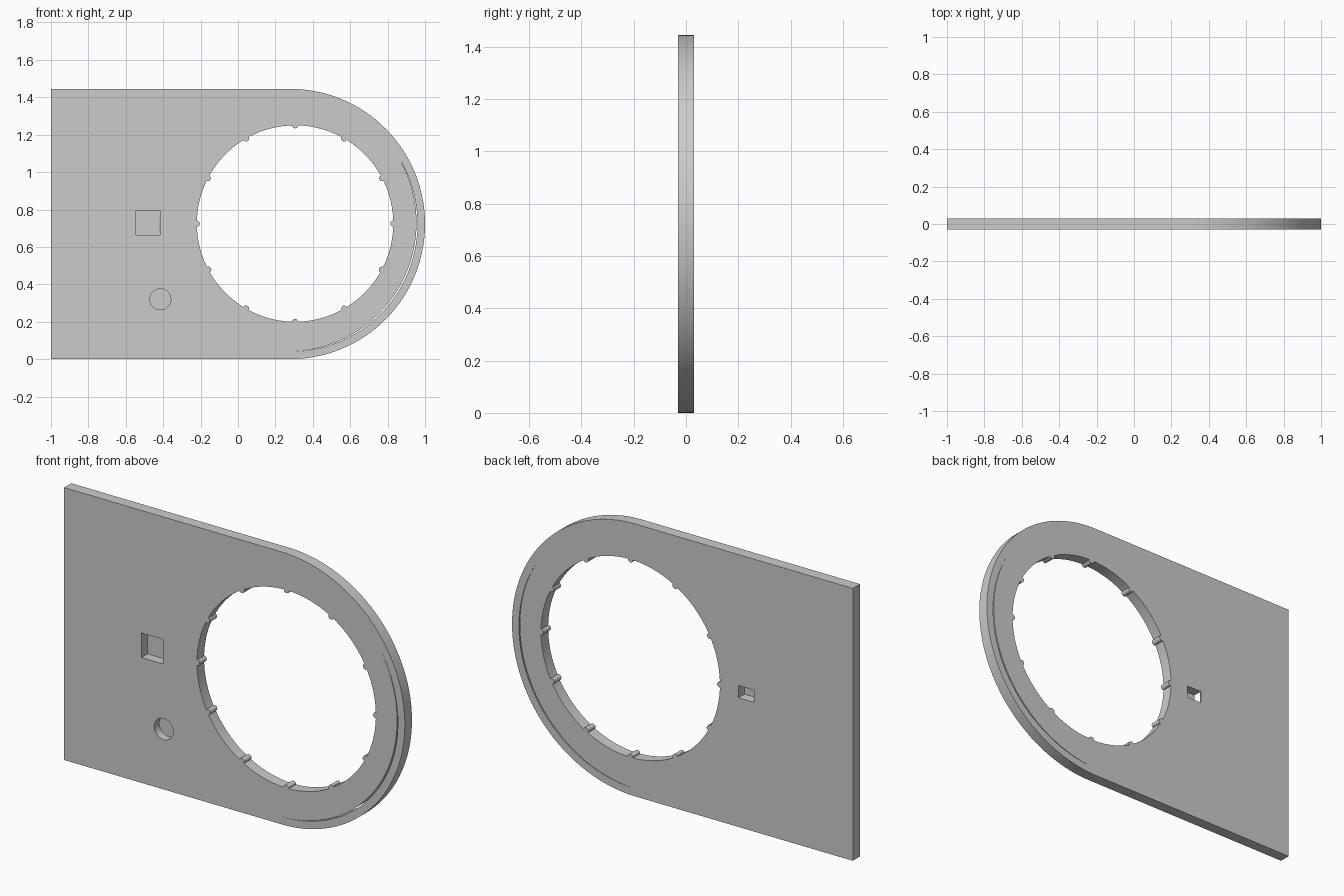
import bpy, bmesh
from math import sin, cos, pi, radians

if "Cube" in bpy.data.objects:
    bpy.data.objects.remove(bpy.data.objects["Cube"])

HALF = 0.03          # half the plate thickness
R = 0.7225           # radius of the rounded end
CX = 1 - R           # centre of the rounded end


def arc(cx, cz, r, a0, a1, n):
    """Points on an arc in the xz plane, angles in degrees."""
    return [(cx + r * cos(radians(a0 + (a1 - a0) * i / n)),
             cz + r * sin(radians(a0 + (a1 - a0) * i / n))) for i in range(n + 1)]


def prism(name, pts, y0, y1):
    """Extrude an xz outline from y0 to y1."""
    bm = bmesh.new()
    front = [bm.verts.new((x, y0, z)) for x, z in pts]
    back = [bm.verts.new((x, y1, z)) for x, z in pts]
    bm.faces.new(front)
    bm.faces.new(back[::-1])
    n = len(pts)
    for i in range(n):
        j = (i + 1) % n
        bm.faces.new((front[i], back[i], back[j], front[j]))
    bmesh.ops.recalc_face_normals(bm, faces=bm.faces)
    mesh = bpy.data.meshes.new(name)
    bm.to_mesh(mesh)
    bm.free()
    ob = bpy.data.objects.new(name, mesh)
    bpy.context.collection.objects.link(ob)
    return ob


def rect(x0, x1, z0, z1):
    return [(x0, z0), (x1, z0), (x1, z1), (x0, z1)]


def ribbed_hole(cx, cz, r, rib):
    """Circle outline with small round ribs pointing inward."""
    angles = [0, 27.5, 60, 90, 120, 152.5, 180, 208, 240, 270, 300, 332]
    half = 1.6       # half the angle covered by one rib
    pts = []
    for a, b in zip(angles, angles[1:] + [360]):
        # rib: half circle bulging towards the hole centre
        t = radians(a)
        for i in range(1, 10):
            u = -pi / 2 + pi * i / 10
            rad, tan = r - rib * cos(u), rib * sin(u)
            pts.append((cx + rad * cos(t) - tan * sin(t),
                        cz + rad * sin(t) + tan * cos(t)))
        # rim up to the next rib
        pts += arc(cx, cz, r, a + half, b - half, 12)
    return pts


# Plate with one rounded end
plate = prism("plate", [(-1, 2 * R), (-1, 0)] + arc(CX, R, R, -90, 90, 96), -HALF, HALF)

# Crescent slit close to the rounded edge
outer = arc(CX, R, 0.682, -90, 31, 60)
inner = [(CX + (0.682 - 0.007 * sin(pi * i / 60)) * cos(radians(-90 + 121 * i / 60)),
          R + (0.682 - 0.007 * sin(pi * i / 60)) * sin(radians(-90 + 121 * i / 60)))
         for i in range(59, 0, -1)]

# Openings and pockets
cutters = [
    prism("ribbed_opening", ribbed_hole(0.305, 0.725, 0.525, 0.016), -0.1, 0.1),
    prism("edge_slit", outer + inner, -0.1, 0.1),
    prism("front_square_pocket", rect(-0.545, -0.418, 0.665, 0.795), -0.1, 0.02),
    prism("back_square_pocket", rect(-0.42, -0.328, 0.685, 0.75), -0.02, 0.1),
    prism("front_round_pocket", arc(-0.415, 0.32, 0.056, 0, 352.5, 47), -0.1, 0.012),
]
bpy.context.view_layer.objects.active = plate
for c in cutters:
    mod = plate.modifiers.new(c.name, "BOOLEAN")
    mod.operation = "DIFFERENCE"
    mod.solver = "EXACT"
    mod.object = c
    bpy.ops.object.modifier_apply(modifier=mod.name)
for c in cutters:
    bpy.data.objects.remove(c)

# Smooth curved walls, sharp rims
plate.select_set(True)
bpy.ops.object.shade_smooth_by_angle(angle=radians(30))
